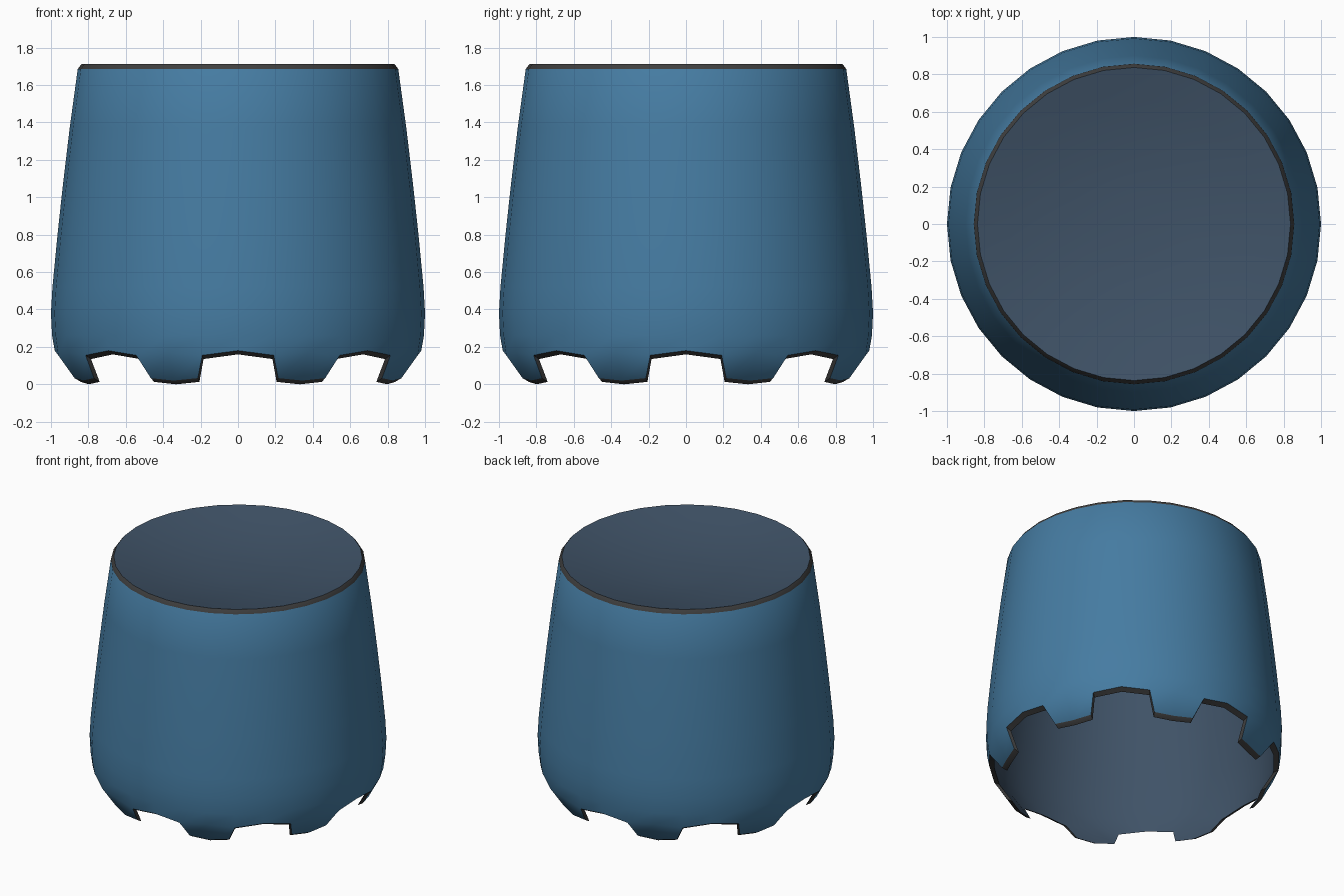
import bpy, bmesh
from math import sin, cos, radians

if "Cube" in bpy.data.objects:
    bpy.data.objects.remove(bpy.data.objects["Cube"])

N = 32
T = 0.035                      # wall thickness
PROFILE = [(0.994, 0.26), (1.0, 0.38), (0.992, 0.52), (0.965, 0.8),
           (0.938, 1.05), (0.9, 1.37), (0.857, 1.685)]


def material(name, rgb):
    m = bpy.data.materials.new(name)
    m.diffuse_color = (*rgb, 1)
    m.use_nodes = True
    m.node_tree.nodes["Principled BSDF"].inputs["Base Color"].default_value = m.diffuse_color
    return m


BLUE = material("blue", (0.06, 0.2, 0.36))
SLATE = material("slate", (0.05, 0.085, 0.135))
DARK = material("dark_trim", (0.05, 0.05, 0.05))


def finish(bm, name, mats):
    me = bpy.data.meshes.new(name)
    bm.to_mesh(me)
    bm.free()
    for m in mats:
        me.materials.append(m)
    ob = bpy.data.objects.new(name, me)
    bpy.context.collection.objects.link(ob)
    bpy.ops.object.select_all(action='DESELECT')
    ob.select_set(True)
    bpy.context.view_layer.objects.active = ob
    bpy.ops.object.shade_smooth_by_angle(angle=radians(35))
    return ob


def point(bm, deg, r, z):
    return bm.verts.new((r * cos(radians(deg)), r * sin(radians(deg)), z))


def skin(bm, inset, drop, lift, mat):
    """One skin of the wall; returns its bottom outline and top ring."""
    step = 360 / N
    # Lowest full ring follows the notch tops
    ring = []
    for i in range(N):
        k = i % 4
        z = (0.18, 0.155, 0.17, 0.155)[k]
        ring.append(point(bm, i * step, 0.98 - inset, z - (0 if k == 2 else drop)))
    rings = [ring]
    for r, z in PROFILE:
        last = (r, z) == PROFILE[-1]
        rings.append([point(bm, i * step, r - (0.02 if inset and last else inset),
                            z + (lift if last else 0)) for i in range(N)])
    faces = []
    for a, b in zip(rings, rings[1:]):
        for i in range(N):
            j = (i + 1) % N
            faces.append(bm.faces.new((a[i], a[j], b[j], b[i])))
    # Eight teeth, each two panels wide
    outline = []
    for c in range(0, N, 4):
        mid = (c + 2) * step
        t = [point(bm, mid + d, 0.9 - inset, z - drop)
             for d, z in ((-8.7, 0.033), (0, 0.02), (8.7, 0.033))]
        top = ring[c + 1:c + 4]
        for q in range(2):
            faces.append(bm.faces.new((t[q], t[q + 1], top[q + 1], top[q])))
        outline += [ring[c], top[0], *t, top[2]]
    for f in faces:
        f.material_index = mat
        if inset:
            f.normal_flip()
    return outline, rings[-1]


# Notched wall: outer skin, inner skin and dark rims
bm = bmesh.new()
out_low, out_top = skin(bm, 0, 0, 0, 0)
in_low, in_top = skin(bm, T, 0.02, 0.027, 1)
for a, b in ((in_low, out_low), (out_top, in_top)):
    for i in range(len(a)):
        j = (i + 1) % len(a)
        bm.faces.new((a[i], a[j], b[j], b[i])).material_index = 2
finish(bm, "notched_wall", (BLUE, SLATE, DARK))

# Slightly hollow top lid
bm = bmesh.new()
R, TOP, SAG = 0.837, 1.712, 0.11
rings = [[point(bm, i * 360 / N, R * s, TOP - SAG * (1 - s * s)) for i in range(N)]
         for s in (1, 0.8, 0.6, 0.4, 0.2)]
for a, b in zip(rings, rings[1:]):
    for i in range(N):
        j = (i + 1) % N
        bm.faces.new((a[i], a[j], b[j], b[i]))
bm.faces.new(rings[-1])
finish(bm, "top_lid", (SLATE,))
